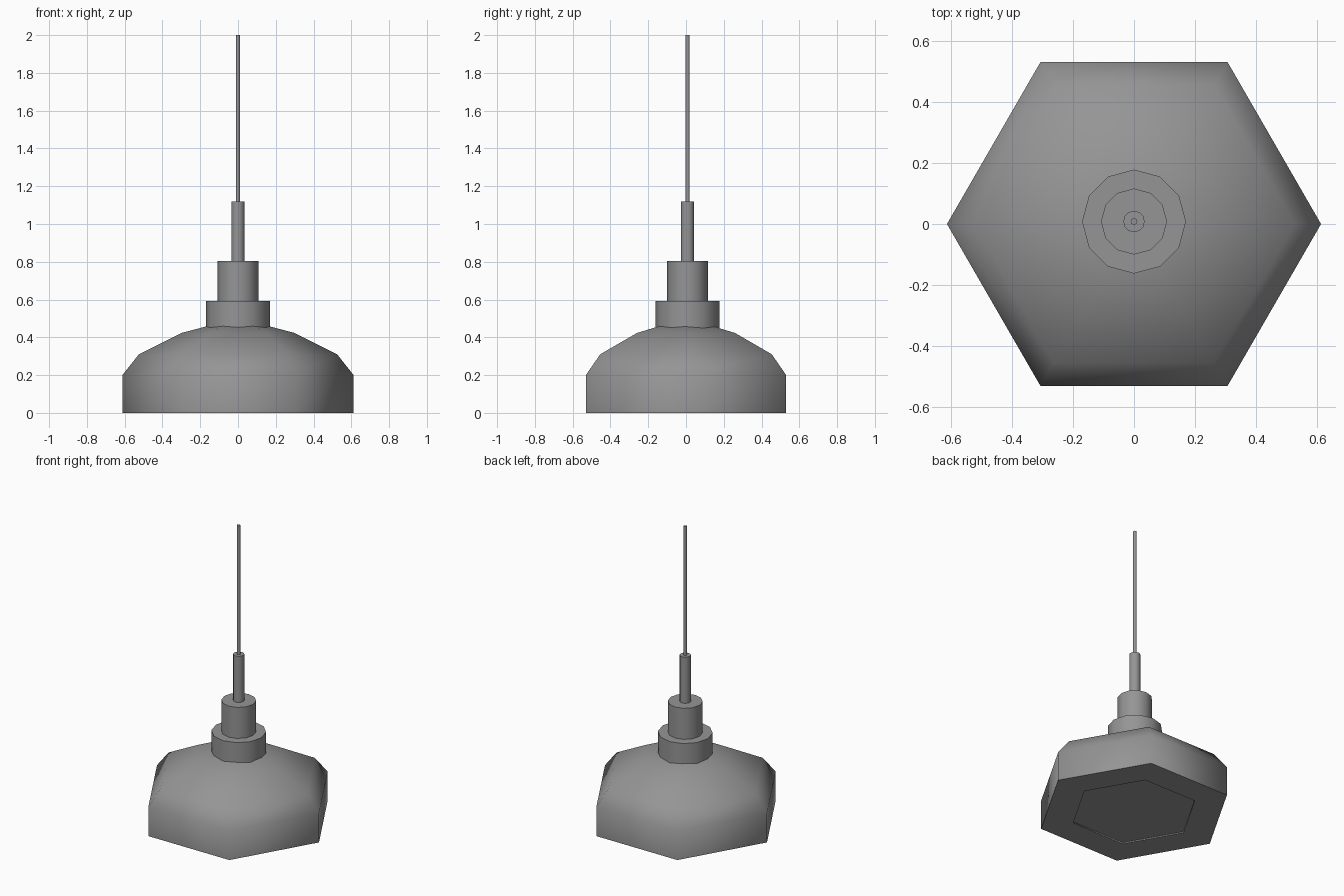
import bpy, bmesh, math

if "Cube" in bpy.data.objects:
    bpy.data.objects.remove(bpy.data.objects["Cube"])

# Dark grey finish shared by all parts
GREY = bpy.data.materials.new("dark_grey")
GREY.diffuse_color = (0.3, 0.3, 0.3, 1)
GREY.use_nodes = True
GREY.node_tree.nodes["Principled BSDF"].inputs["Base Color"].default_value = GREY.diffuse_color


def lathe(name, profile, sides, y=0.0, smooth=40):
    """Sweep (radius, z) rings around z and close both ends."""
    bm = bmesh.new()
    rings = []
    for r, z in profile:
        rings.append([bm.verts.new((r * math.cos(2 * math.pi * i / sides),
                                    y + r * math.sin(2 * math.pi * i / sides), z))
                      for i in range(sides)])
    for a, b in zip(rings, rings[1:]):
        for i in range(sides):
            j = (i + 1) % sides
            bm.faces.new((a[i], a[j], b[j], b[i]))
    bm.faces.new(rings[0][::-1])
    bm.faces.new(rings[-1])
    bmesh.ops.recalc_face_normals(bm, faces=bm.faces)
    mesh = bpy.data.meshes.new(name)
    bm.to_mesh(mesh)
    bm.free()
    mesh.materials.append(GREY)
    obj = bpy.data.objects.new(name, mesh)
    bpy.context.collection.objects.link(obj)
    bpy.ops.object.select_all(action='DESELECT')
    obj.select_set(True)
    bpy.context.view_layer.objects.active = obj
    bpy.ops.object.shade_smooth_by_angle(angle=math.radians(smooth))
    return obj


# Hexagonal shade with a shallow inset panel underneath
lathe("shade", [(0.40, 0.008), (0.40, 0.0), (0.612, 0.0), (0.612, 0.20),
                (0.525, 0.31), (0.30, 0.423), (0.16, 0.46)], 6, smooth=62)

# Stepped fitting on top, slightly off the shade's centre
OFF = 0.008
lathe("collar", [(0.17, 0.44), (0.17, 0.593)], 12, OFF)
lathe("socket", [(0.108, 0.58), (0.108, 0.805)], 12, OFF)
lathe("cord_grip", [(0.035, 0.79), (0.035, 1.12)], 12, OFF)

# Hanging cord
lathe("cord", [(0.011, 1.10), (0.011, 2.0)], 8, OFF, smooth=50)
